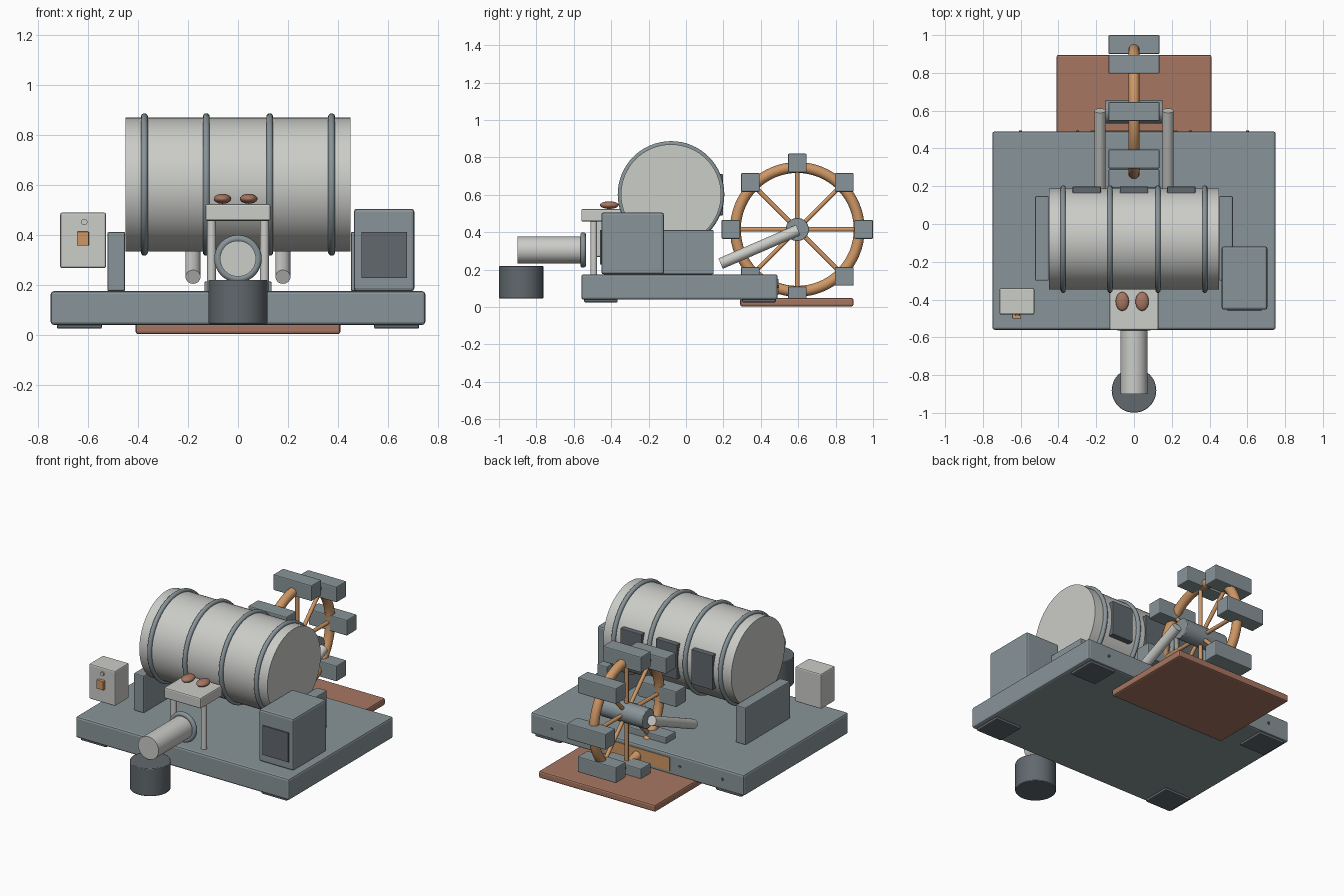
import bpy
import math
from mathutils import Vector

cube = bpy.data.objects.get("Cube")
if cube:
    bpy.data.objects.remove(cube, do_unlink=True)


def material(name, r, g, b):
    m = bpy.data.materials.new(name)
    m.use_nodes = True
    m.diffuse_color = (r, g, b, 1)
    m.node_tree.nodes["Principled BSDF"].inputs["Base Color"].default_value = (r, g, b, 1)
    return m


LIGHT = material("light_grey", 0.60, 0.61, 0.58)
STEEL = material("blue_grey", 0.25, 0.30, 0.32)
DARK = material("dark_grey", 0.12, 0.14, 0.155)
WOOD = material("orange_wood", 0.62, 0.31, 0.13)
BROWN = material("red_brown", 0.39, 0.18, 0.12)


def finish(name, mat, smooth=True, bevel=0.0):
    ob = bpy.context.object
    ob.name = name
    ob.data.materials.append(mat)
    if smooth:
        bpy.ops.object.shade_smooth_by_angle(angle=math.radians(35))
    if bevel:
        mod = ob.modifiers.new("soft_edges", "BEVEL")
        mod.width = bevel
        mod.segments = 2
    return ob


def box(name, mat, x, y, z, bevel=0.006):
    """Box from (low, high) pairs on each axis."""
    pairs = (x, y, z)
    bpy.ops.mesh.primitive_cube_add(size=1, location=[(a + b) / 2 for a, b in pairs])
    bpy.context.object.scale = [b - a for a, b in pairs]
    bpy.ops.object.transform_apply(location=False, rotation=False, scale=True)
    return finish(name, mat, False, bevel)


def rod(name, mat, start, end, radius, sides=32, bevel=0.0):
    """Cylinder between two points."""
    a, b = Vector(start), Vector(end)
    turn = (b - a).to_track_quat("Z", "Y").to_euler()
    bpy.ops.mesh.primitive_cylinder_add(vertices=sides, radius=radius, depth=(b - a).length,
                                        location=(a + b) / 2, rotation=turn)
    return finish(name, mat, True, bevel)


def ring(name, mat, centre, axis, major, minor, sides=64):
    turn = Vector(axis).to_track_quat("Z", "Y").to_euler()
    bpy.ops.mesh.primitive_torus_add(location=centre, rotation=turn, major_radius=major,
                                     minor_radius=minor, major_segments=sides, minor_segments=14)
    return finish(name, mat)


# Base slab with feet, bolts and rear plate
box("base", STEEL, (-0.75, 0.75), (-0.56, 0.49), (0.04, 0.175), 0.012)
for s in (-1, 1):
    for y in (-0.455, 0.39):
        box("foot", DARK, (s * 0.635 - 0.09, s * 0.635 + 0.09), (y - 0.09, y + 0.09), (0.025, 0.045))
    for x in (0.3, 0.6):
        rod("rear_bolt", DARK, (s * x, 0.48, 0.11), (s * x, 0.496, 0.11), 0.008, 12)
box("rear_plate", WOOD, (-0.23, 0.23), (0.487, 0.494), (0.065, 0.15), 0)
box("mat", BROWN, (-0.41, 0.41), (0.29, 0.895), (0.003, 0.048), 0.01)

# Drum with hoops and rear hatches
DRUM_Y, DRUM_Z, DRUM_R = -0.08, 0.602, 0.268
rod("drum", LIGHT, (-0.45, DRUM_Y, DRUM_Z), (0.45, DRUM_Y, DRUM_Z), DRUM_R, 64)
for x in (-0.375, -0.127, 0.127, 0.375):
    ring("drum_hoop", STEEL, (x, DRUM_Y, DRUM_Z), (1, 0, 0), DRUM_R + 0.003, 0.014)
for x in (-0.25, 0, 0.25):
    box("hatch", DARK, (x - 0.075, x + 0.075), (0.15, 0.198), (0.49, 0.71), 0.004)

# Drum cradle walls
for s in (-1, 1):
    x = sorted((s * 0.452, s * 0.523))
    box("cradle_wall", STEEL, x, (-0.3, 0.148), (0.175, 0.412))

# Motor housing with front panel
box("motor_housing", STEEL, (0.464, 0.706), (-0.453, -0.118), (0.175, 0.505), 0.012)
box("motor_panel", DARK, (0.494, 0.676), (-0.461, -0.452), (0.227, 0.412), 0)

# Control box with switch and dial
box("control_box", LIGHT, (-0.712, -0.528), (-0.48, -0.34), (0.267, 0.49), 0.008)
box("switch", WOOD, (-0.645, -0.597), (-0.5, -0.478), (0.357, 0.413), 0.003)
rod("dial", LIGHT, (-0.616, -0.488, 0.452), (-0.616, -0.475, 0.452), 0.013, 20)

# Tray on two legs with beans
box("tray", LIGHT, (-0.13, 0.13), (-0.56, -0.34), (0.457, 0.525), 0.008)
for s in (-1, 1):
    rod("tray_leg", LIGHT, (s * 0.106, -0.493, 0.17), (s * 0.106, -0.493, 0.46), 0.018, 20)
for x in (-0.062, 0.043):
    bpy.ops.mesh.primitive_uv_sphere_add(segments=24, ring_count=14, radius=1, location=(x, -0.41, 0.545))
    bpy.context.object.scale = (0.035, 0.05, 0.02)
    finish("bean", BROWN)

# Outlet pipe, flange and bucket
rod("outlet_pipe", LIGHT, (0, -0.9, 0.305), (0, -0.54, 0.305), 0.072, 40)
ring("outlet_flange", STEEL, (0, -0.55, 0.305), (0, 1, 0), 0.08, 0.015)
rod("bucket", DARK, (0, -0.881, 0.045), (0, -0.881, 0.22), 0.118, 48, 0.004)

# Water wheel: rim, hub, spokes, paddles and support arms
WY, WZ = 0.595, 0.415
ring("wheel_rim", WOOD, (0, WY, WZ), (1, 0, 0), 0.331, 0.029)
rod("wheel_hub", STEEL, (-0.152, WY, WZ), (0.152, WY, WZ), 0.062, 32, 0.004)
for i in range(8):
    a = i * math.pi / 4
    dy, dz = math.cos(a), math.sin(a)
    rod("spoke", WOOD, (0, WY, WZ), (0, WY + 0.33 * dy, WZ + 0.33 * dz), 0.012, 14)
    y, z = WY + 0.355 * dy, WZ + 0.355 * dz
    box("paddle", STEEL, (-0.135, 0.135), (y - 0.05, y + 0.05), (z - 0.05, z + 0.05))
for s in (-1, 1):
    rod("wheel_arm", LIGHT, (s * 0.18, 0.185, 0.232), (s * 0.18, 0.6, 0.412), 0.03, 28)
